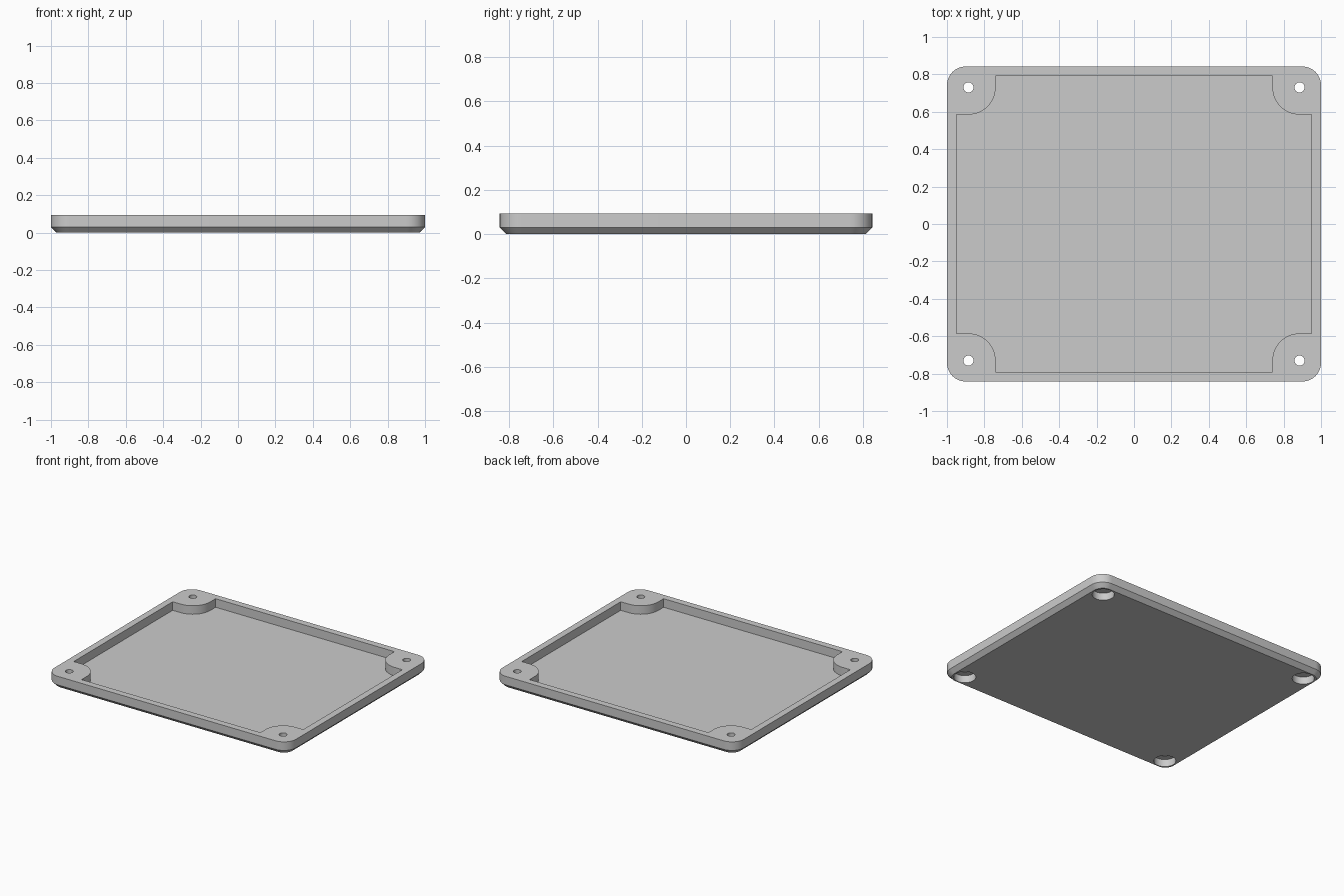
import bpy, bmesh
from math import cos, sin, pi, radians

if "Cube" in bpy.data.objects:
    bpy.data.objects.remove(bpy.data.objects["Cube"], do_unlink=True)

# Overall sizes
HX, HY, H = 1.0, 0.842, 0.094
CORNER, CHAMFER = 0.1, 0.03
WALL, FLOOR = 0.05, 0.03
SCREW_X, SCREW_Y = 0.885, 0.73
BOSS_R, HOLE_R, BORE_R, BORE_TOP = 0.145, 0.027, 0.075, 0.055

grey = bpy.data.materials.new("light grey plastic")
grey.use_nodes = True
colour = (0.6, 0.6, 0.6, 1)
grey.diffuse_color = colour
grey.node_tree.nodes["Principled BSDF"].inputs["Base Color"].default_value = colour


def arc(cx, cy, r, start, end, steps):
    angles = [radians(start + (end - start) * i / steps) for i in range(steps + 1)]
    return [(cx + r * cos(a), cy + r * sin(a)) for a in angles]


def rounded_rect(hx, hy, r):
    pts = []
    for i, (sx, sy) in enumerate([(1, 1), (-1, 1), (-1, -1), (1, -1)]):
        pts += arc(sx * (hx - r), sy * (hy - r), r, i * 90, i * 90 + 90, 12)
    return pts


def circle(cx, cy, r):
    return arc(cx, cy, r, 0, 360, 48)[:-1]


def loft(name, layers):
    """Closed solid through matching outlines, each given with its height."""
    bm = bmesh.new()
    rings = [[bm.verts.new((x, y, z)) for x, y in pts] for pts, z in layers]
    n = len(rings[0])
    for low, high in zip(rings, rings[1:]):
        for i in range(n):
            j = (i + 1) % n
            bm.faces.new((low[i], low[j], high[j], high[i]))
    bm.faces.new(rings[0][::-1])
    bm.faces.new(rings[-1])
    bmesh.ops.recalc_face_normals(bm, faces=bm.faces)
    mesh = bpy.data.meshes.new(name)
    bm.to_mesh(mesh)
    bm.free()
    mesh.materials.append(grey)
    obj = bpy.data.objects.new(name, mesh)
    bpy.context.collection.objects.link(obj)
    return obj


def cut(target, cutter):
    cutter.hide_render = True
    mod = target.modifiers.new("cut", 'BOOLEAN')
    mod.operation, mod.solver, mod.object = 'DIFFERENCE', 'EXACT', cutter
    bpy.context.view_layer.objects.active = target
    bpy.ops.object.modifier_apply(modifier=mod.name)
    bpy.data.objects.remove(cutter, do_unlink=True)


# Tray body with a chamfered underside
side = rounded_rect(HX, HY, CORNER)
foot = rounded_rect(HX - CHAMFER, HY - CHAMFER, CORNER - CHAMFER)
tray = loft("tray", [(foot, 0), (side, CHAMFER), (side, H)])

# Recess that leaves a rim and a round screw boss in each corner
px, py = HX - WALL, HY - WALL
quarter = ([(px, SCREW_Y - BOSS_R)]
           + arc(SCREW_X, SCREW_Y, BOSS_R, 270, 180, 16)
           + [(SCREW_X - BOSS_R, py)])
recess = []
for sx, sy in [(1, 1), (-1, 1), (-1, -1), (1, -1)]:
    part = [(sx * x, sy * y) for x, y in quarter]
    recess += part if sx * sy > 0 else part[::-1]
cut(tray, loft("recess_cutter", [(recess, FLOOR), (recess, H + 0.1)]))

# Screw holes, counterbored from below
for sx in (-1, 1):
    for sy in (-1, 1):
        bore = circle(sx * SCREW_X, sy * SCREW_Y, BORE_R)
        hole = circle(sx * SCREW_X, sy * SCREW_Y, HOLE_R)
        cut(tray, loft("screw_cutter", [(bore, -0.1), (bore, BORE_TOP),
                                        (hole, BORE_TOP), (hole, H + 0.1)]))

# Smooth the rounded walls, keep the edges crisp
bpy.ops.object.select_all(action='DESELECT')
tray.select_set(True)
bpy.context.view_layer.objects.active = tray
bpy.ops.object.shade_smooth_by_angle(angle=radians(30))
